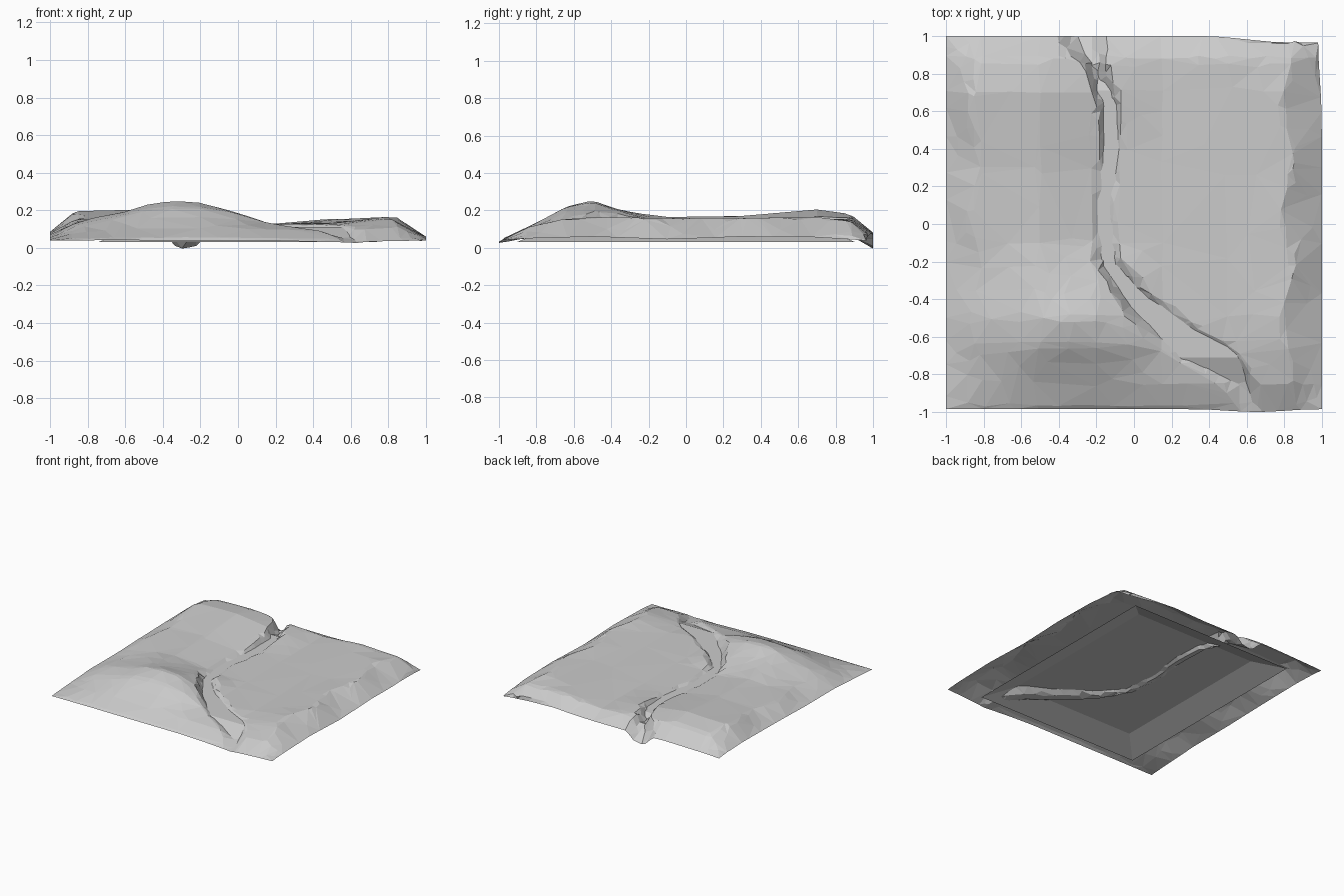
import bpy, bmesh, math, random
from mathutils import Vector

if "Cube" in bpy.data.objects:
    bpy.data.objects.remove(bpy.data.objects["Cube"])

random.seed(4)

# Height stations: plateau rim, front-left hill, back-left shoulder, low east valley
XS = [-1, -.85, -.5, -.2, .15, .5, .82, 1]
YS = [-1, -.85, -.65, -.5, -.1, .3, .7, .88, 1]
HEIGHTS = [
    [.04, .04, .04, .04, .04, .03, .035, .04],
    [.05, .08, .10, .11, .10, .09, .11, .05],
    [.06, .12, .20, .21, .14, .12, .155, .055],
    [.07, .13, .22, .235, .125, .13, .165, .06],
    [.07, .14, .165, .125, .122, .135, .16, .045],
    [.08, .16, .17, .125, .122, .14, .16, .06],
    [.085, .195, .205, .165, .125, .15, .165, .055],
    [.08, .17, .18, .15, .125, .155, .14, .045],
    [.07, .075, .08, .07, .07, .08, .05, .035],
]
# River course, from the back edge to the front: x, y, bed height, half width
RIVER = [(-.27, 1, 0, .13), (-.21, .86, .08, .05), (-.13, .62, .085, .06),
         (-.12, .4, .092, .06), (-.16, .1, .098, .05), (-.14, -.2, .096, .06),
         (.02, -.42, .085, .08), (.25, -.61, .08, .10), (.45, -.73, .07, .10),
         (.56, -.84, .055, .08), (.62, -1, .026, .07)]


def locate(stations, v):
    for i in range(len(stations) - 2):
        if v < stations[i + 1]:
            break
    else:
        i = len(stations) - 2
    return i, (v - stations[i]) / (stations[i + 1] - stations[i])


def smooth(t):
    t = max(0, min(1, t))
    return t * t * (3 - 2 * t)


def ground(x, y):
    # irregular rim: shift the lookup near the left and right borders
    wx = x + .03 * math.sin(11 * y + 1) * smooth((abs(x) - .6) / .25) * (1 - abs(x)) * 6
    i, u = locate(XS, max(-1, min(1, wx)))
    j, v = locate(YS, y)
    low = HEIGHTS[j][i] * (1 - u) + HEIGHTS[j][i + 1] * u
    high = HEIGHTS[j + 1][i] * (1 - u) + HEIGHTS[j + 1][i + 1] * u
    h = low * (1 - v) + high * v
    # summit of the front-left hill and its spur beside the river
    h += .022 * math.exp(-((x + .35) ** 2 + (y + .52) ** 2) / .02)
    h += .015 * math.exp(-((x + .04) ** 2 + (y + .58) ** 2) / .015)
    # carve the channel with steep banks
    best = None
    p = Vector((x, y))
    for a, b in zip(RIVER, RIVER[1:]):
        pa, pb = Vector(a[:2]), Vector(b[:2])
        t = max(0, min(1, (p - pa).dot(pb - pa) / (pb - pa).length_squared))
        d = (p - pa.lerp(pb, t)).length
        if best is None or d < best[0]:
            best = d, a[2] + (b[2] - a[2]) * t, a[3] + (b[3] - a[3]) * t
    d, bed, w = best
    return min(h, bed + max(0, h - bed) * smooth((d / w - .3) / .8))


# Terrain sheet: jittered grid, then reduced to irregular facets
N = 54
bm = bmesh.new()
grid = []
for j in range(N + 1):
    row = []
    for i in range(N + 1):
        x, y = -1 + 2 * i / N, -1 + 2 * j / N
        if 0 < i < N and 0 < j < N:
            x += random.uniform(-.01, .01)
            y += random.uniform(-.01, .01)
        z = ground(x, y)
        # slightly wavy outer borders
        if j == N:
            y -= .035 * smooth((x - .35) / .5)
        if j == 0:
            y += .015 * (1 - math.exp(-((x - .65) / .2) ** 2))
        if i == N:
            x -= .02 * smooth((y - .5) / .5)
        row.append(bm.verts.new((x, y, z)))
    grid.append(row)
for j in range(N):
    for i in range(N):
        bm.faces.new((grid[j][i], grid[j][i + 1], grid[j + 1][i + 1], grid[j + 1][i]))
mesh = bpy.data.meshes.new("terrain")
bm.to_mesh(mesh)
bm.free()
terrain = bpy.data.objects.new("terrain", mesh)
bpy.context.collection.objects.link(terrain)
dec = terrain.modifiers.new("facets", 'DECIMATE')
dec.ratio = .13

# Water sheet: flat top filling the channel, gently sloping margin, open below
bm = bmesh.new()
rings = []
for hx, hy, z in ((.74, .9, .032), (.55, .71, .11)):
    rings.append([bm.verts.new((sx * hx, sy * hy, z))
                  for sx, sy in ((-1, -1), (1, -1), (1, 1), (-1, 1))])
bm.faces.new(rings[1])
for k in range(4):
    n = (k + 1) % 4
    bm.faces.new((rings[0][k], rings[0][n], rings[1][n], rings[1][k]))
mesh = bpy.data.meshes.new("water")
bm.to_mesh(mesh)
bm.free()
bpy.context.collection.objects.link(bpy.data.objects.new("water", mesh))
